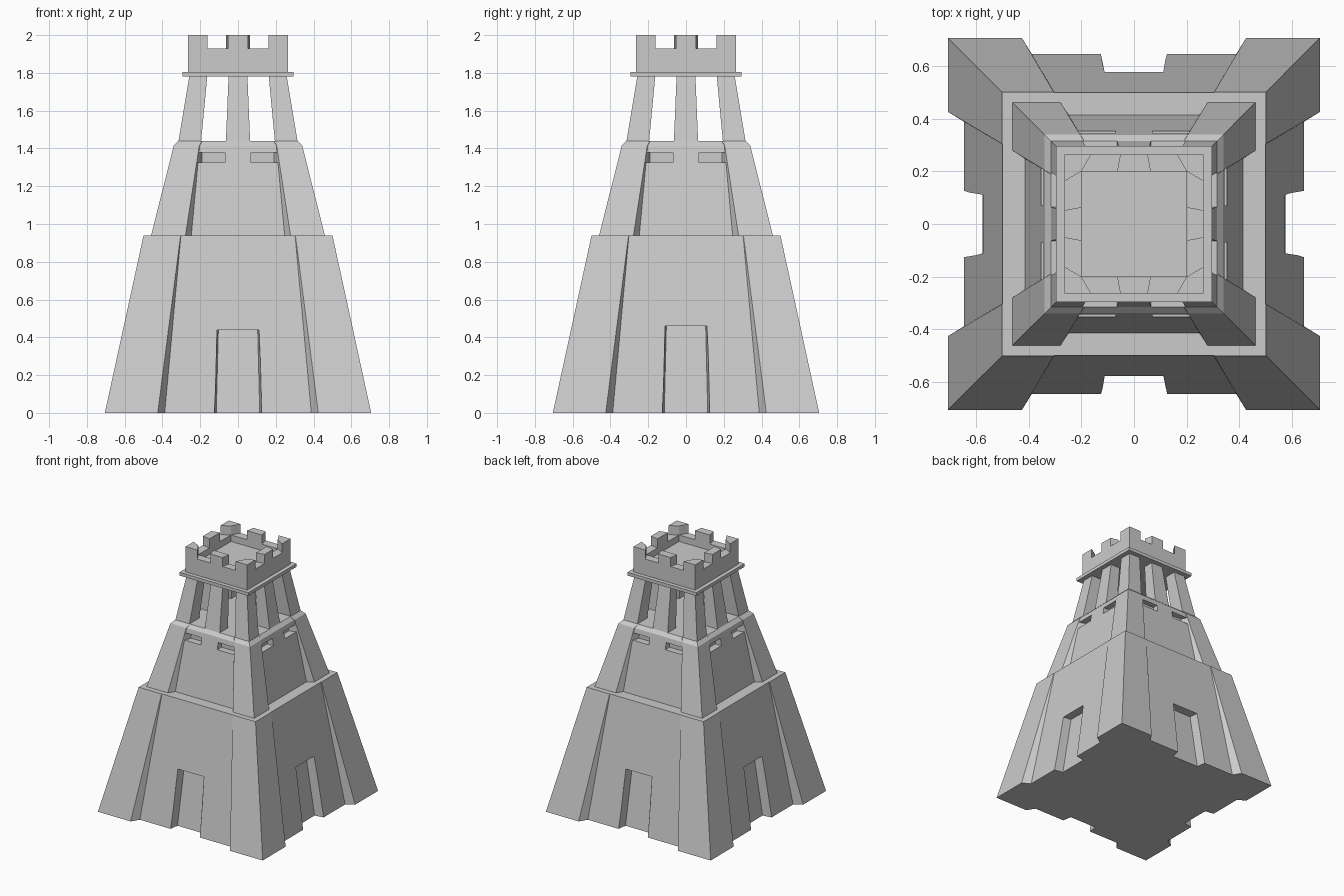
import bpy, bmesh
from math import pi
from mathutils import Matrix

if "Cube" in bpy.data.objects:
    bpy.data.objects.remove(bpy.data.objects["Cube"])


def loft(name, rings, turns=(0,)):
    """Stack of outlines [(z, points), ...], capped, repeated at quarter turns."""
    bm = bmesh.new()
    for t in turns:
        m = Matrix.Rotation(t * pi / 2, 4, 'Z')
        loops = [[bm.verts.new(m @ Matrix.Translation((x, y, z)).to_translation())
                  for x, y in pts] for z, pts in rings]
        n = len(loops[0])
        for a, b in zip(loops, loops[1:]):
            for i in range(n):
                j = (i + 1) % n
                bm.faces.new((a[i], a[j], b[j], b[i]))
        bm.faces.new(loops[0][::-1])
        bm.faces.new(loops[-1])
    bmesh.ops.recalc_face_normals(bm, faces=bm.faces)
    me = bpy.data.meshes.new(name)
    bm.to_mesh(me)
    bm.free()
    ob = bpy.data.objects.new(name, me)
    bpy.context.collection.objects.link(ob)
    return ob


def square(w):
    return [(-w, -w), (w, -w), (w, w), (-w, w)]


def rect(x0, x1, y0, y1):
    return [(x0, y0), (x1, y0), (x1, y1), (x0, y1)]


def buttressed(w, b, i, r):
    """Square outline with a shallow recess between corner buttresses."""
    side = [(-w, -w), (-b, -w), (-i, -r), (i, -r), (b, -w)]
    out = []
    for _ in range(4):
        out += side
        side = [(-y, x) for x, y in side]
    return out


def cut(ob, cutters):
    for c in cutters:
        c.hide_render = True
        md = ob.modifiers.new("cut", 'BOOLEAN')
        md.object, md.operation, md.solver = c, 'DIFFERENCE', 'EXACT'
    bpy.context.view_layer.update()
    dg = bpy.context.evaluated_depsgraph_get()
    ob.data = bpy.data.meshes.new_from_object(ob.evaluated_get(dg))
    ob.modifiers.clear()
    for c in cutters:
        bpy.data.objects.remove(c)


ALL = (0, 1, 2, 3)

# Lower tier with four door niches
base = loft("lower_tier", [(0, buttressed(.705, .425, .388, .645)),
                           (.94, buttressed(.5, .304, .302, .498))])


def door(h, turns):
    lo = [(-.142, -.75), (.142, -.75), (.115, -.575), (-.115, -.575)]
    hi = [(-.13, -.75), (.13, -.75), (.104, -.507), (-.104, -.507)]
    return loft("door_cutter", [(-.02, lo), (0, lo), (h, hi)], turns)


cut(base, [door(.44, (0, 2)), door(.46, (1, 3))])

# Upper tier with paired slots
upper = loft("upper_tier", [(.94, buttressed(.46, .278, .247, .413)),
                            (1.415, buttressed(.34, .205, .203, .338)),
                            (1.44, buttressed(.315, .19, .188, .314))])
slots = []
for s in (-1, 1):
    pts = [(s * .07, -.5), (s * .215, -.5), (s * .215, -.36), (s * .19, -.30), (s * .07, -.30)]
    slots.append(loft("slot_cutter", [(1.325, pts), (1.378, pts)], ALL))
cut(upper, slots)

# Open belfry pillars
loft("corner_pillars", [(1.44, rect(-.315, -.195, -.315, -.195)),
                        (1.78, rect(-.258, -.163, -.258, -.163))], ALL)
loft("middle_pillars", [(1.44, rect(-.064, .064, -.315, -.215)),
                        (1.78, rect(-.05, .05, -.258, -.178))], ALL)

# Cornice, parapet with sunken floor, merlons
loft("cornice", [(1.78, square(.295)), (1.805, square(.295))])
loft("parapet", [(1.805, square(.264)), (1.93, square(.264)),
                 (1.93, square(.2)), (1.88, square(.2))])
kite = [(-.264, -.264), (-.162, -.264), (-.2, -.2), (-.264, -.162)]
loft("corner_merlons", [(1.93, kite), (2, kite)], ALL)
mid = [(-.052, -.264), (.052, -.264), (.064, -.2), (-.064, -.2)]
loft("middle_merlons", [(1.93, mid), (2, mid)], ALL)
